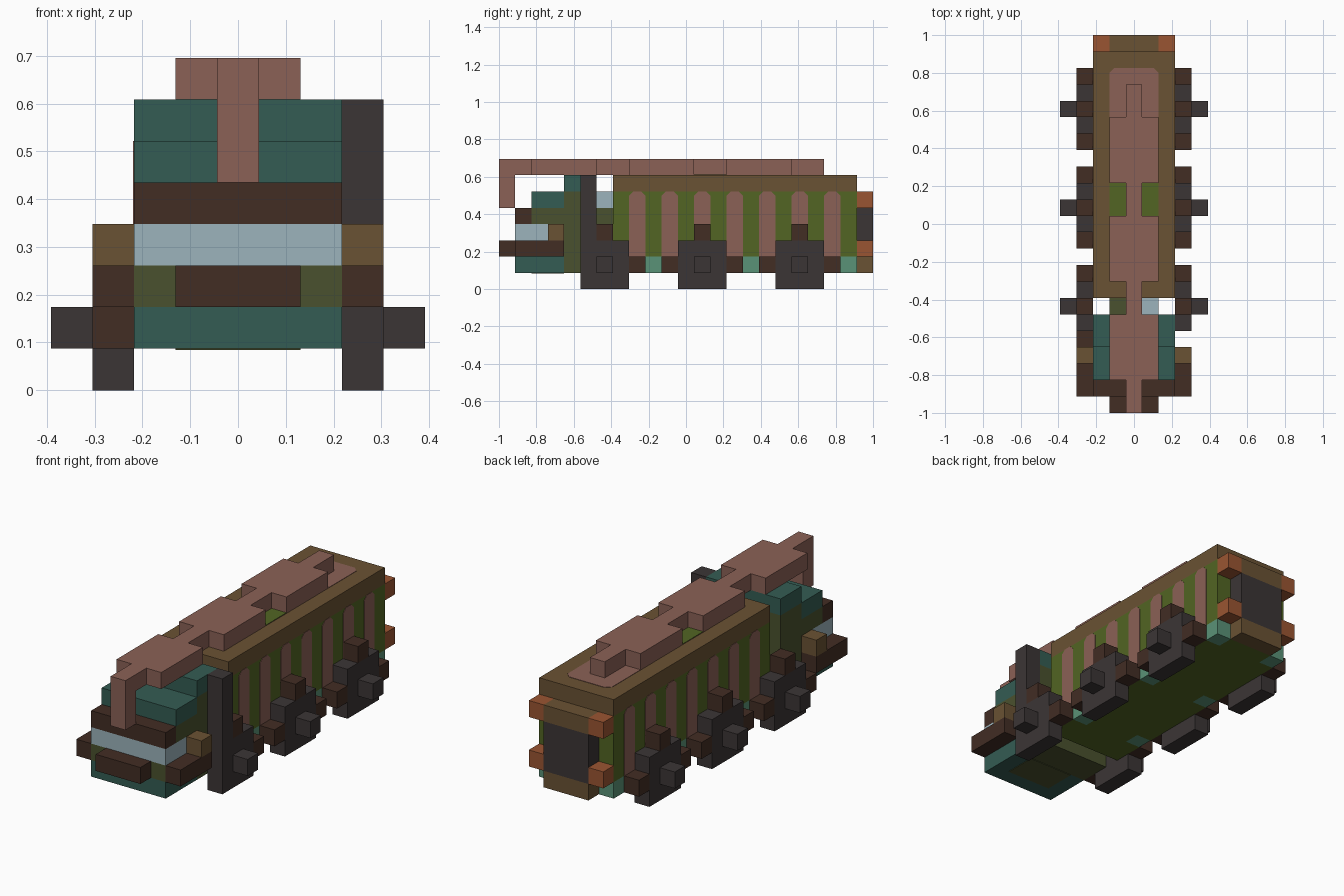
import bpy, bmesh

cube = bpy.data.objects.get("Cube")
if cube:
    bpy.data.objects.remove(cube)

U = 2 / 23  # one block


def material(name, code):
    rgb = []
    for i in (0, 2, 4):
        c = int(code[i:i + 2], 16) / 255
        rgb.append(c / 12.92 if c < 0.04 else ((c + 0.055) / 1.055) ** 2.4)
    m = bpy.data.materials.new(name)
    m.use_nodes = True
    m.diffuse_color = (*rgb, 1)
    m.node_tree.nodes["Principled BSDF"].inputs["Base Color"].default_value = (*rgb, 1)
    return m


PINK = material("dusty_pink", "8B6156")
TEAL = material("dark_teal", "345C53")
BROWN = material("dark_brown", "422D24")
GLASS = material("pale_blue", "9CB4BC")
OLIVE = material("olive", "4A512E")
TAN = material("tan_brown", "6A5233")
GREEN = material("leaf_green", "526523")
GREY = material("charcoal", "3B3535")
SEAFOAM = material("seafoam", "5A9277")
ORANGE = material("rust_orange", "9A5532")


def finish(name, bm, mat):
    bmesh.ops.recalc_face_normals(bm, faces=bm.faces)
    mesh = bpy.data.meshes.new(name)
    bm.to_mesh(mesh)
    bm.free()
    mesh.materials.append(mat)
    obj = bpy.data.objects.new(name, mesh)
    bpy.context.collection.objects.link(obj)
    return obj


def box(name, mat, x, y, z):
    """Block given by (low, high) pairs in blocks; y counts from the front."""
    bm = bmesh.new()
    bmesh.ops.create_cube(bm, size=1)
    for v in bm.verts:
        v.co.x = U * x[v.co.x > 0]
        v.co.y = U * y[v.co.y > 0] - 1
        v.co.z = U * z[v.co.z > 0]
    return finish(name, bm, mat)


def plate(name, mat, points, shift):
    """Thin painted panel: a polygon in blocks, thickened along shift."""
    bm = bmesh.new()
    face = bm.faces.new([bm.verts.new((p[0] * U, p[1] * U - 1, p[2] * U)) for p in points])
    new = bmesh.ops.extrude_face_region(bm, geom=[face])["geom"]
    bmesh.ops.translate(bm, vec=shift, verts=[v for v in new if isinstance(v, bmesh.types.BMVert)])
    return finish(name, bm, mat)


def pair(name, mat, x, y, z):
    box("left_" + name, mat, x, y, z)
    box("right_" + name, mat, (-x[1], -x[0]), y, z)


FULL, MID, THIN = (-2.5, 2.5), (-1.5, 1.5), (-0.5, 0.5)
SIDE, EDGE = (2.5, 3.5), (1.5, 2.5)

# Cab, layer by layer
box("cab_sill", TEAL, FULL, (1, 4), (1, 2))
box("cab_sill_rear", OLIVE, FULL, (4, 6), (1, 2))
box("cab_lower", OLIVE, FULL, (1, 6), (2, 3))
box("windscreen", GLASS, FULL, (1, 3), (3, 4))
box("cab_middle", OLIVE, FULL, (3, 6), (3, 4))
box("brow", BROWN, FULL, (1, 2), (4, 5))
box("cab_upper", OLIVE, FULL, (2, 6), (4, 5))
box("cab_roof_front", TEAL, FULL, (2, 4), (5, 6))
box("cab_roof_base", OLIVE, FULL, (4, 6), (5, 6))
box("cab_roof", TEAL, FULL, (4, 6), (6, 7))
plate("cab_underside", OLIVE, [(-1.5, 2, 1), (1.5, 2, 1), (1.5, 4, 1), (-1.5, 4, 1)],
      (0, 0, -0.003))

# Bumpers, mirrors and exhaust
box("front_bumper", BROWN, MID, (0, 1), (2, 3))
pair("side_bumper", BROWN, SIDE, (1, 4), (2, 3))
pair("mirror", TAN, SIDE, (3, 4), (3, 4))
box("exhaust_pipe", GREY, SIDE, (5, 6), (3, 7))
box("right_step", BROWN, (-3.5, -2.5), (4, 5), (1, 2))

# Coupling between cab and container
box("coupling", OLIVE, MID, (6, 7), (2, 5))
box("coupling_box", GLASS, (0.5, 1.5), (6, 7), (5, 6))

# Container
box("container_floor", GREEN, MID, (7, 22), (1, 2))
box("container_body", GREEN, FULL, (7, 22), (2, 6))
box("container_roof", TAN, FULL, (7, 22), (6, 7))
for y in range(7, 22):
    pair("container_skirt_%d" % y, SEAFOAM if y in (9, 15, 21) else GREEN,
         EDGE, (y, y + 1), (1, 2))

# Pink stripes with clipped tops on both sides
for y in range(8, 22, 2):
    for s in (-1, 1):
        outline = [(y, 2), (y + 1, 2), (y + 1, 5.75), (y + 0.75, 6), (y + 0.25, 6), (y, 5.75)]
        plate("stripe", PINK, [(s * 2.5, a, b) for a, b in outline], (s * 0.002, 0, 0))

# Roof panel with clipped corners and green inlays
c = 0.3
roof = [(-1.5 + c, 8), (1.5 - c, 8), (1.5, 8 + c), (1.5, 21 - c),
        (1.5 - c, 21), (-1.5 + c, 21), (-1.5, 21 - c), (-1.5, 8 + c)]
plate("roof_panel", PINK, [(a, b, 7) for a, b in roof], (0, 0, 0.002))
for s in (-1, 1):
    inlay = [(0.5, 12), (1.5, 12), (1.5, 14), (0.5, 14)]
    plate("roof_inlay", GREEN, [(s * a, b, 7) for a, b in inlay], (0, 0, 0.004))

# Roof spine with three wide sections and a front post
box("spine_post", PINK, THIN, (0, 1), (5, 7))
sections = [(0, 2, THIN), (2, 6, MID), (6, 8, THIN), (8, 12, MID),
            (12, 14, THIN), (14, 18, MID), (18, 20, THIN)]
for a, b, width in sections:
    box("spine", PINK, width, (a, b), (7, 8))

# Rear door, frame and lamps
box("rear_door", GREY, MID, (22, 23), (2, 5))
box("rear_frame_bottom", TAN, MID, (22, 23), (1, 2))
box("rear_frame_top", TAN, MID, (22, 23), (5, 6))
for z in (2, 5):
    pair("rear_lamp", ORANGE, EDGE, (22, 23), (z, z + 1))

# Wheels, hubs, fenders and brackets
for y in (5, 11, 17):
    pair("wheel", GREY, SIDE, (y, y + 3), (0, 3))
    pair("hub", GREY, (3.5, 4.5), (y + 1, y + 2), (1, 2))
    pair("fender", BROWN, SIDE, (y + 1, y + 2), (3, 4))
    pair("rear_bracket", BROWN, SIDE, (y + 3, y + 4), (1, 2))
    if y > 5:
        pair("front_bracket", BROWN, SIDE, (y - 1, y), (1, 2))
